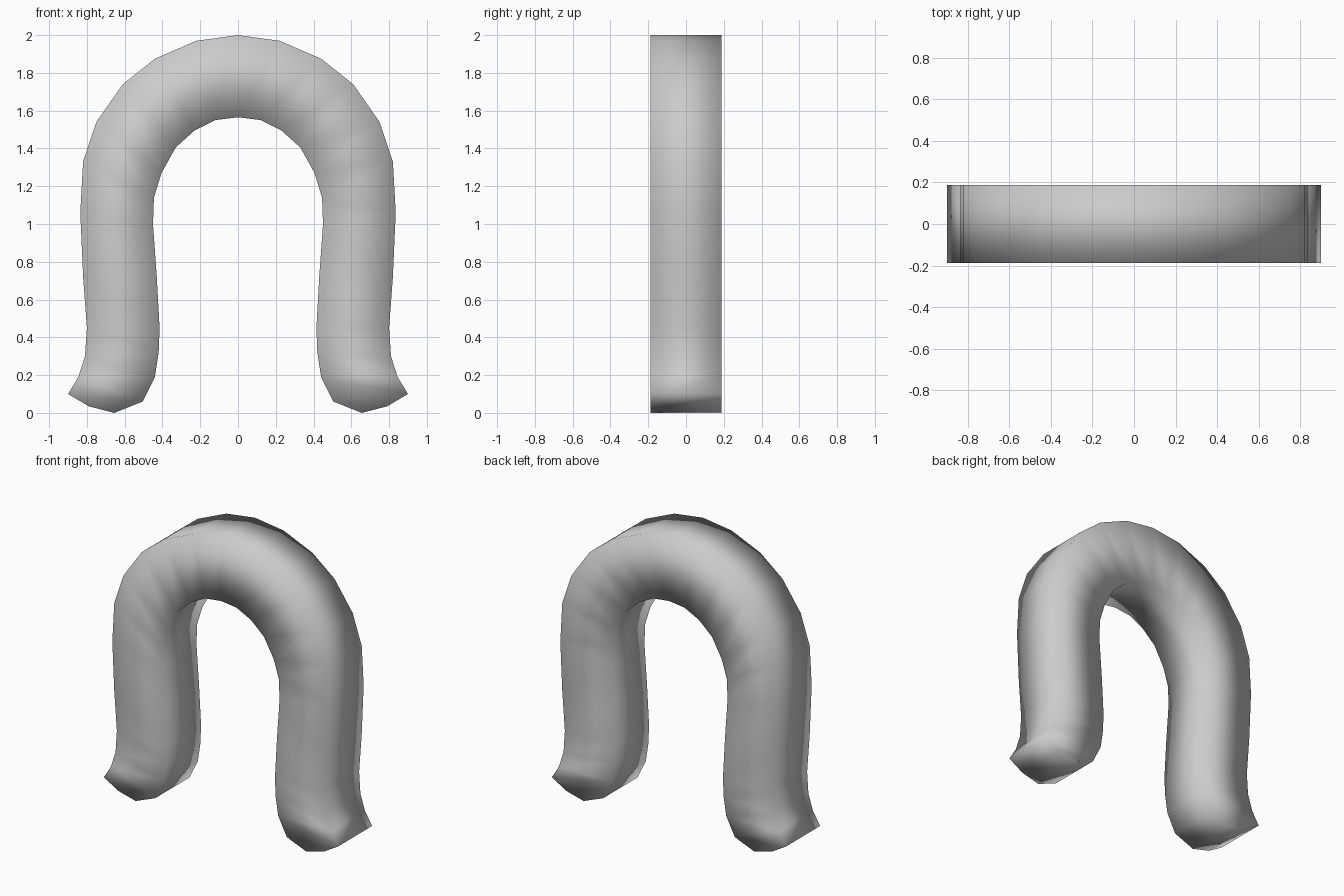
import bpy
import bmesh

cube = bpy.data.objects.get("Cube")
if cube:
    bpy.data.objects.remove(cube, do_unlink=True)

HALF_DEPTH = 0.187

# Cross-bars of one half, from the crown to the foot: (inner x, z), (outer x, z)
BARS = [
    ((0, 1.565), (0, 2)),
    ((.12, 1.55), (.22, 1.97)),
    ((.23, 1.495), (.44, 1.875)),
    ((.33, 1.405), (.61, 1.74)),
    ((.405, 1.27), (.75, 1.54)),
    ((.445, 1.14), (.82, 1.33)),
    ((.45, 1.0), (.835, 1.06)),
    ((.43, .72), (.82, .72)),
    ((.415, .45), (.80, .45)),
    ((.42, .32), (.81, .30)),
    ((.44, .19), (.845, .19)),
    ((.505, .06), (.90, .10)),
    ((.655, 0), (.79, .035)),
]

# Plain grey
grey = bpy.data.materials.new("plain grey")
grey.use_nodes = True
colour = (.6, .6, .6, 1)
grey.diffuse_color = colour
grey.node_tree.nodes["Principled BSDF"].inputs["Base Color"].default_value = colour


def mirrored(bar):
    return tuple((-x, z) for x, z in bar)


# Front outline as a strip of quads, foot to foot
bars = [mirrored(b) for b in reversed(BARS[1:])] + BARS
bm = bmesh.new()
rows = [[bm.verts.new((x, -HALF_DEPTH, z)) for x, z in bar] for bar in bars]
for a, b in zip(rows, rows[1:]):
    bm.faces.new((a[0], b[0], b[1], a[1]))

# Thicken the strip straight back
front = bm.faces[:]
result = bmesh.ops.extrude_face_region(bm, geom=front, use_keep_orig=True)
moved = [v for v in result["geom"] if isinstance(v, bmesh.types.BMVert)]
bmesh.ops.translate(bm, verts=moved, vec=(0, 2 * HALF_DEPTH, 0))
bmesh.ops.recalc_face_normals(bm, faces=bm.faces[:])

# Soft shading over the whole arch
for face in bm.faces:
    face.smooth = True

mesh = bpy.data.meshes.new("arch")
bm.to_mesh(mesh)
bm.free()
mesh.materials.append(grey)
arch = bpy.data.objects.new("arch", mesh)
bpy.context.collection.objects.link(arch)
